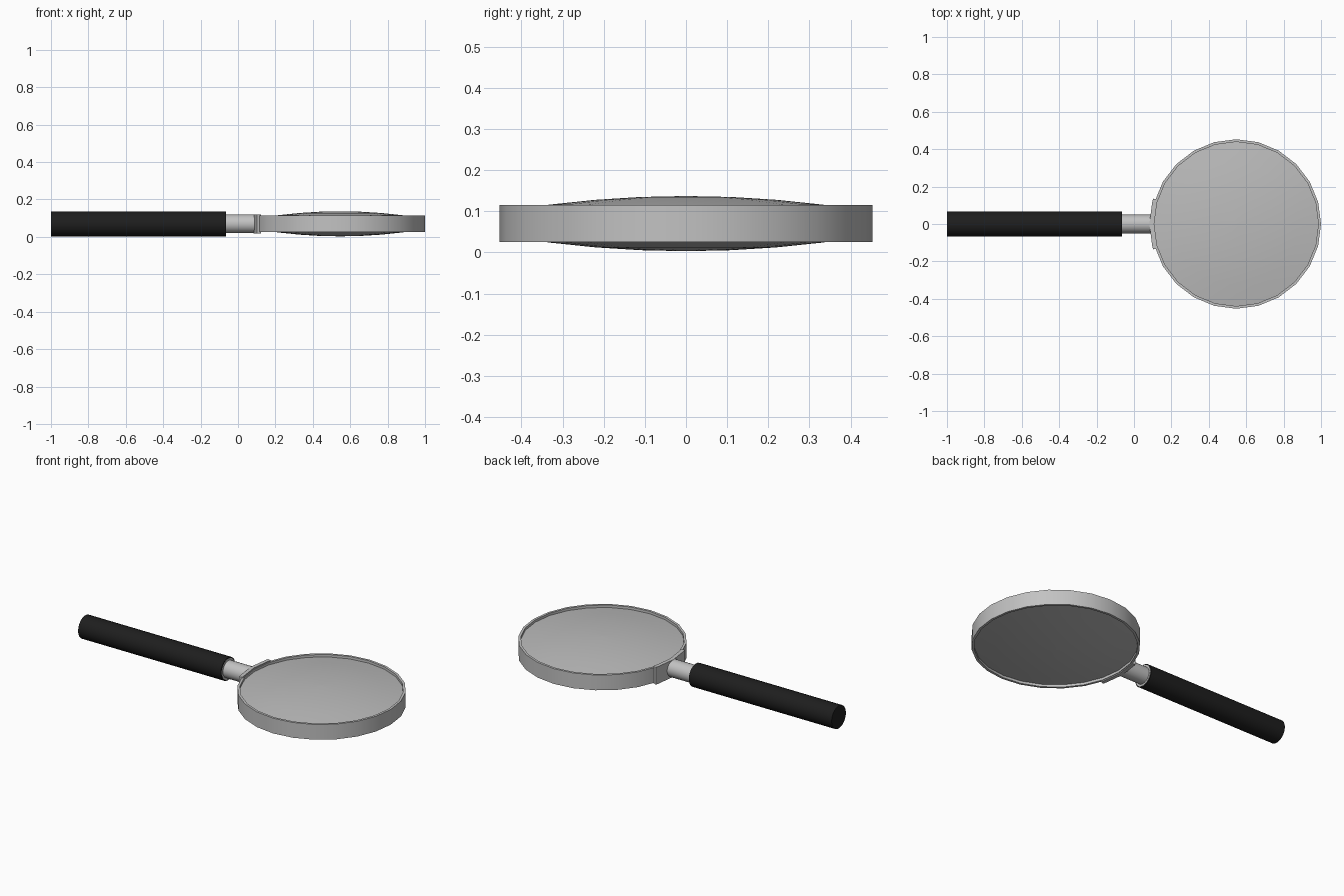
import bpy, bmesh, math
from mathutils import Vector

if "Cube" in bpy.data.objects:
    bpy.data.objects.remove(bpy.data.objects["Cube"])

CX, CZ = 0.547, 0.07      # lens centre and mid height


def material(name, v):
    m = bpy.data.materials.new(name)
    m.diffuse_color = (v, v, v, 1)
    m.use_nodes = True
    m.node_tree.nodes["Principled BSDF"].inputs["Base Color"].default_value = m.diffuse_color
    return m


BLACK = material("black grip", 0.013)
METAL = material("grey metal", 0.54)
GLASS = material("grey glass", 0.5)


def finish(name, bm, mat, angle=35):
    bmesh.ops.remove_doubles(bm, verts=bm.verts, dist=1e-5)
    bmesh.ops.recalc_face_normals(bm, faces=bm.faces)
    me = bpy.data.meshes.new(name)
    bm.to_mesh(me)
    bm.free()
    me.materials.append(mat)
    ob = bpy.data.objects.new(name, me)
    bpy.context.collection.objects.link(ob)
    bpy.ops.object.select_all(action='DESELECT')
    ob.select_set(True)
    bpy.context.view_layer.objects.active = ob
    bpy.ops.object.shade_smooth_by_angle(angle=math.radians(angle))
    return ob


def lathe(name, profile, mat, sides, axis, origin, closed=False):
    """Spin (radius, height) points around the x or z axis."""
    bm = bmesh.new()
    rings = []
    for r, h in profile:
        ring = []
        for i in range(sides):
            a = 2 * math.pi * i / sides
            u, v = r * math.cos(a), r * math.sin(a)
            p = Vector((u, v, h)) if axis == 'z' else Vector((h, u, v))
            ring.append(bm.verts.new(p + Vector(origin)))
        rings.append(ring)
    pairs = list(zip(rings, rings[1:]))
    if closed:
        pairs.append((rings[-1], rings[0]))
    for a, b in pairs:
        for i in range(sides):
            j = (i + 1) % sides
            bm.faces.new((a[i], a[j], b[j], b[i]))
    if not closed:
        bm.faces.new(rings[0])
        bm.faces.new(rings[-1])
    return finish(name, bm, mat)


# Grip and metal neck along x
lathe("grip", [(0.067, -1), (0.067, -0.065)], BLACK, 24, 'x', (0, 0, CZ))
lathe("neck", [(0.061, -0.07), (0.061, -0.063), (0.05, -0.063), (0.05, 0.1)],
      METAL, 24, 'x', (0, 0, CZ))

# Lens frame
lathe("lens_frame", [(0.453, -0.045), (0.453, 0.045), (0.439, 0.045), (0.439, -0.045)],
      METAL, 24, 'z', (CX, 0, CZ), closed=True)

# Biconvex lens
rs = [0.0005, 0.11, 0.22, 0.33, 0.44]
dome = [(r, 0.067 - 0.19 * r * r) for r in rs]
lathe("lens", dome + [(r, -h) for r, h in reversed(dome)], GLASS, 24, 'z', (CX, 0, CZ))

# Curved clamp plate joining neck and frame
bm = bmesh.new()
sections = []
for deg in (-17, -15, 0, 15, 17):
    a = math.radians(180 + deg)
    sections.append([bm.verts.new((CX + r * math.cos(a), r * math.sin(a), CZ + h))
                     for r, h in ((0.465, -0.051), (0.465, 0.051), (0.443, 0.051), (0.443, -0.051))])
for s, t in zip(sections, sections[1:]):
    for i in range(4):
        j = (i + 1) % 4
        bm.faces.new((s[i], s[j], t[j], t[i]))
bm.faces.new(sections[0])
bm.faces.new(sections[-1])
finish("clamp", bm, METAL)
